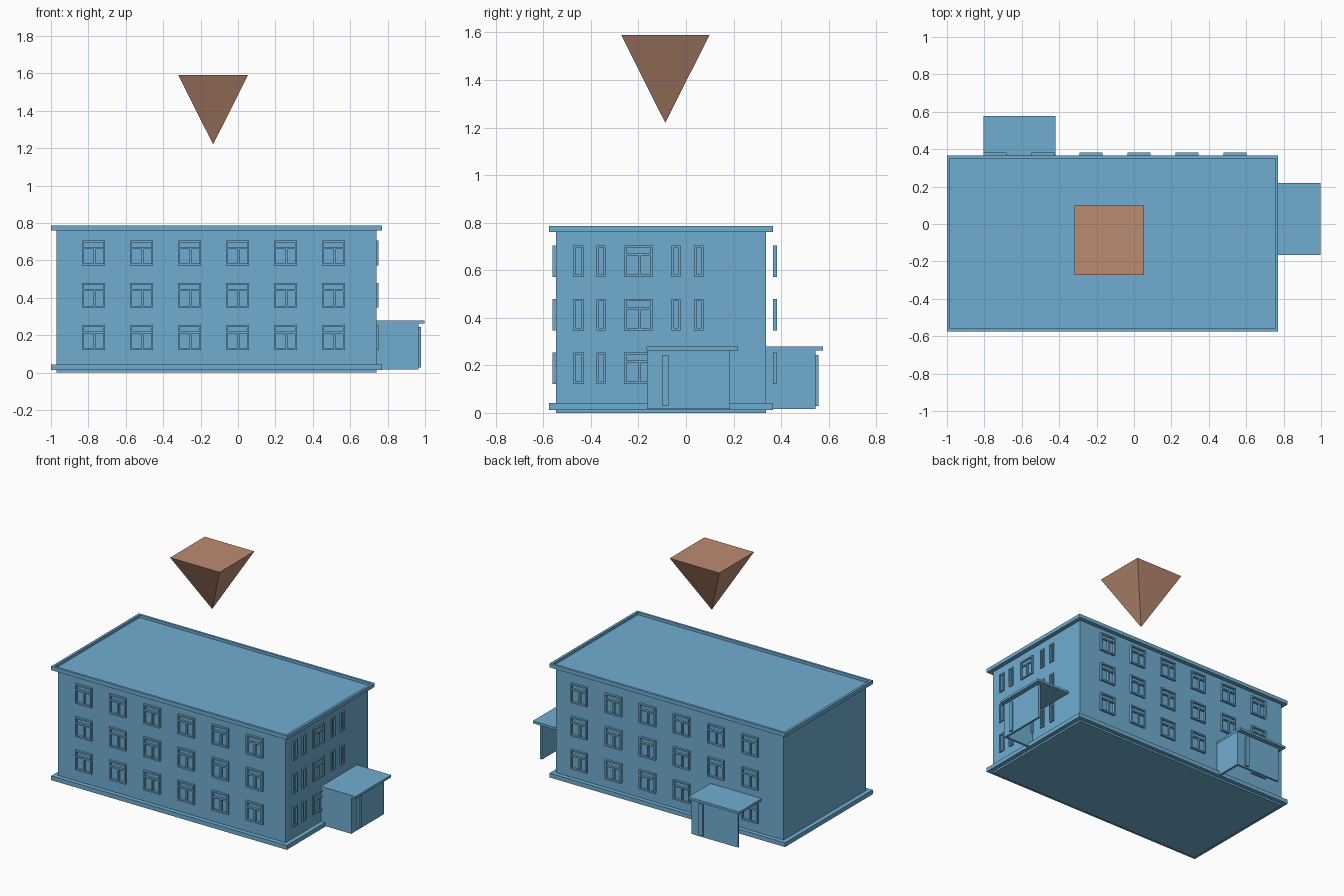
import bpy, bmesh, math
from mathutils import Matrix, Vector

if "Cube" in bpy.data.objects:
    bpy.data.objects.remove(bpy.data.objects["Cube"])


def material(name, rgb):
    m = bpy.data.materials.new(name)
    m.diffuse_color = (*rgb, 1)
    m.use_nodes = True
    m.node_tree.nodes["Principled BSDF"].inputs["Base Color"].default_value = m.diffuse_color
    return m


BLUE = material("wall_blue", (0.16, 0.42, 0.64))
BROWN = material("marker_brown", (0.5, 0.26, 0.17))


def build(name, boxes, mat=BLUE, xf=Matrix.Identity(4)):
    """One object from boxes given as (x0, x1, y0, y1, z0, z1)."""
    bm = bmesh.new()
    for x0, x1, y0, y1, z0, z1 in boxes:
        c = Vector(((x0 + x1) / 2, (y0 + y1) / 2, (z0 + z1) / 2))
        size = Matrix.Diagonal((x1 - x0, y1 - y0, z1 - z0, 1))
        bmesh.ops.create_cube(bm, size=1, matrix=Matrix.Translation(c) @ size)
    return finish(name, bm, mat, xf)


def finish(name, bm, mat, xf=Matrix.Identity(4)):
    mesh = bpy.data.meshes.new(name)
    bm.to_mesh(mesh)
    bm.free()
    mesh.materials.append(mat)
    ob = bpy.data.objects.new(name, mesh)
    ob.matrix_world = xf
    bpy.context.collection.objects.link(ob)
    return ob


def turned(x, y, degrees):
    return Matrix.Translation((x, y, 0)) @ Matrix.Rotation(math.radians(degrees), 4, 'Z')


def ring(name, x0, x1, y0, y1, w, z0, z1):
    return build(name, [(x0, x1, y0, y0 + w, z0, z1), (x0, x1, y1 - w, y1, z0, z1),
                        (x0, x0 + w, y0 + w, y1 - w, z0, z1),
                        (x1 - w, x1, y0 + w, y1 - w, z0, z1)])


# Main block, plinth band, cornice and low parapet
build("main_block", [(-0.97, 0.74, -0.546, 0.337, 0, 0.77)])
OUT = (-1.0, 0.77, -0.576, 0.366)
build("plinth_band", [(*OUT, 0.013, 0.042)])
build("cornice", [(*OUT, 0.76, 0.768)])
ring("parapet", *OUT, 0.016, 0.768, 0.786)

# Windows: local x along the facade, local -y is outward
T, DEPTH, H = 0.01, 0.017, 0.133
ROWS = (0.122, 0.347, 0.572)


def window(x0, x1, z, divided):
    d = (-DEPTH, 0)
    bars = [(x0, x0 + T, *d, z, z + H), (x1 - T, x1, *d, z, z + H),
            (x0 + T, x1 - T, *d, z, z + T), (x0 + T, x1 - T, *d, z + H - T, z + H)]
    if divided:
        t = z + H - 0.045
        m = (x0 + x1) / 2 + 0.005
        bars += [(x0 + T, x1 - T, *d, t, t + T), (m - T / 2, m + T / 2, *d, z + T, t)]
    return bars


def facade(name, spans, xf):
    build(name, [b for z in ROWS for x0, x1, div in spans for b in window(x0, x1, z, div)], xf=xf)


wide = [(-0.833 + i * 0.2565, -0.71 + i * 0.2565, True) for i in range(6)]
facade("front_windows", wide, turned(0, -0.544, 0))
facade("back_windows", wide, turned(-0.232, 0.366, 180))
facade("side_windows", [(-0.475, -0.43, False), (-0.376, -0.338, False), (-0.26, -0.139, True),
                        (-0.061, -0.023, False), (0.034, 0.073, False)], turned(0.733, 0, 90))

# Porches: roof on two walls, open on one side; local x is outward
def porch(name, xf):
    build(name + "_roof", [(0, 0.258, -0.166, 0.218, 0.263, 0.279)], xf=xf)
    build(name + "_walls", [(0, 0.226, -0.164, -0.149, 0.017, 0.263),
                            (0.211, 0.226, -0.149, 0.185, 0.017, 0.263)], xf=xf)
    build(name + "_strip", [(0.226, 0.238, -0.101, -0.073, 0.028, 0.243)], xf=xf)


porch("side_porch", turned(0.74, 0, 0))
porch("back_porch", turned(-0.586, 0.319, 90))

# Inverted pyramid floating above the roof
bm = bmesh.new()
r = 0.186 * math.sqrt(2)
bmesh.ops.create_cone(bm, cap_ends=True, segments=4, radius1=0, radius2=r, depth=0.37,
                      matrix=Matrix.Translation((-0.133, -0.087, 1.405)) @ Matrix.Rotation(math.pi / 4, 4, 'Z'))
bmesh.ops.remove_doubles(bm, verts=bm.verts, dist=1e-5)
finish("floating_pyramid", bm, BROWN)
